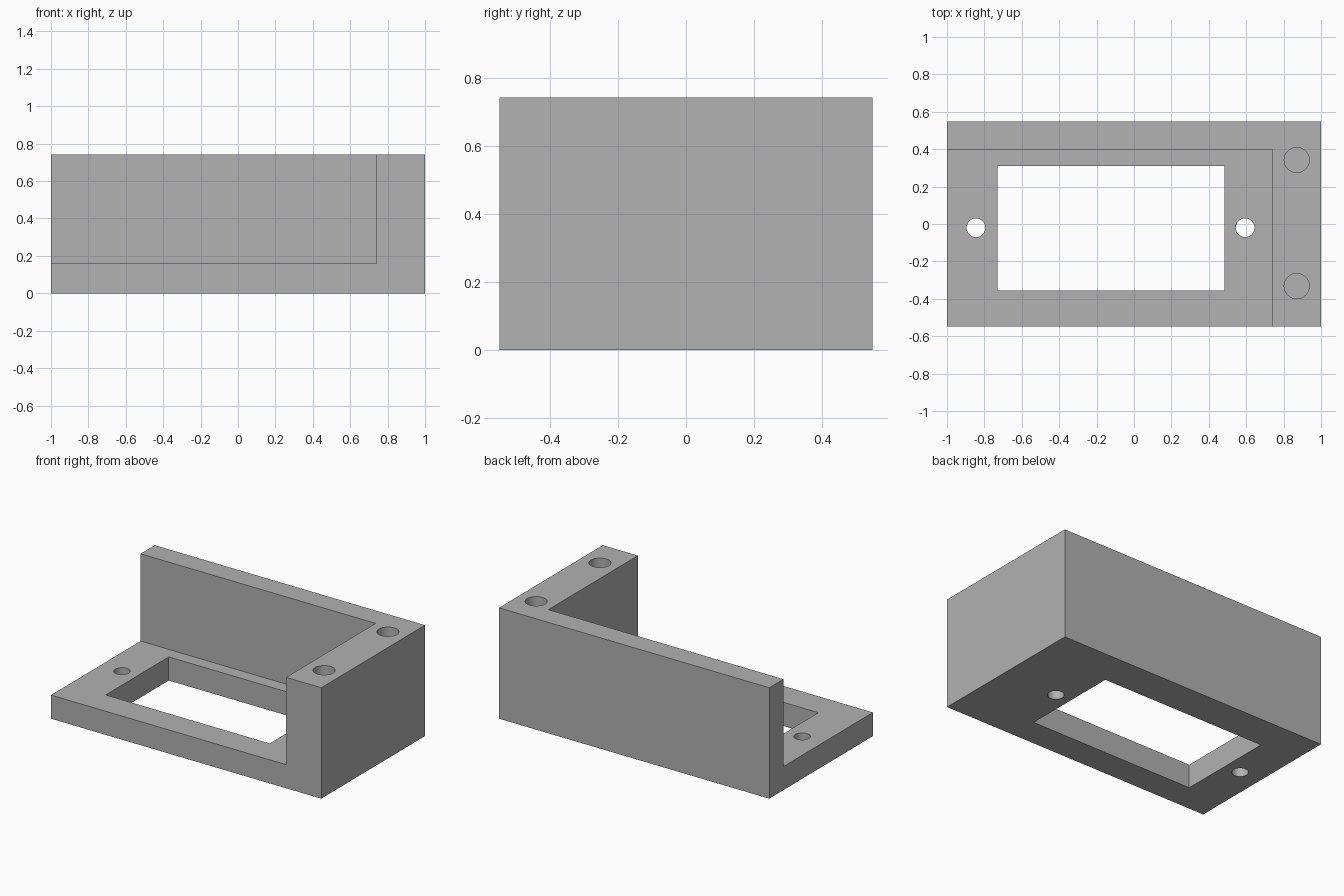
import bpy
import math

default = bpy.data.objects.get("Cube")
if default:
    bpy.data.objects.remove(default, do_unlink=True)

grey = bpy.data.materials.new("plain_grey")
grey.use_nodes = True
colour = (0.445, 0.445, 0.445, 1)
grey.diffuse_color = colour
grey.node_tree.nodes["Principled BSDF"].inputs["Base Color"].default_value = colour


def box(name, low, high):
    """Box between two opposite corners."""
    centre = [(a + b) / 2 for a, b in zip(low, high)]
    bpy.ops.mesh.primitive_cube_add(size=1, location=centre)
    obj = bpy.context.object
    obj.name = name
    obj.scale = [b - a for a, b in zip(low, high)]
    bpy.ops.object.transform_apply(location=True, rotation=False, scale=True)
    obj.data.materials.append(grey)
    return obj


def drill(name, x, y, radius, bottom, top):
    """Upright cylinder for cutting a round hole."""
    bpy.ops.mesh.primitive_cylinder_add(
        vertices=48, radius=radius, depth=top - bottom,
        location=(x, y, (bottom + top) / 2))
    obj = bpy.context.object
    obj.name = name
    obj.data.materials.append(grey)
    return obj


W, D, H = 1.0, 0.548, 0.742     # half width, half depth, height
FLOOR = 0.158                   # base plate thickness
WALL_X, WALL_Y = 0.74, 0.398    # inner faces of the two walls
OVER = 0.1                      # cutter overshoot

# Solid block from which the bracket is cut
bracket = box("mounting_bracket", (-W, -D, 0), (W, D, H))

cutters = [
    # Open space above the base plate, leaving an L of two walls
    box("corner_cutter", (-W - OVER, -D - OVER, FLOOR), (WALL_X, WALL_Y, H + OVER)),
    # Rectangular window through the base plate
    box("window_cutter", (-0.73, -0.356, -OVER), (0.484, 0.31, FLOOR + OVER)),
]

# Small screw holes through the base plate
for x in (-0.845, 0.594):
    cutters.append(drill("base_hole_cutter", x, -0.02, 0.05, -OVER, FLOOR + OVER))

# Blind holes sunk into the top of the thick side wall
for y in (-0.332, 0.342):
    cutters.append(drill("wall_hole_cutter", 0.87, y, 0.067, H - 0.45, H + OVER))

bpy.ops.object.select_all(action="DESELECT")
bpy.context.view_layer.objects.active = bracket
bracket.select_set(True)
for cutter in cutters:
    cut = bracket.modifiers.new("cut", "BOOLEAN")
    cut.operation = "DIFFERENCE"
    cut.solver = "EXACT"
    cut.object = cutter
    bpy.ops.object.modifier_apply(modifier=cut.name)
    bpy.data.objects.remove(cutter, do_unlink=True)

# Round hole walls, crisp edges
bpy.ops.object.shade_smooth_by_angle(angle=math.radians(30))
